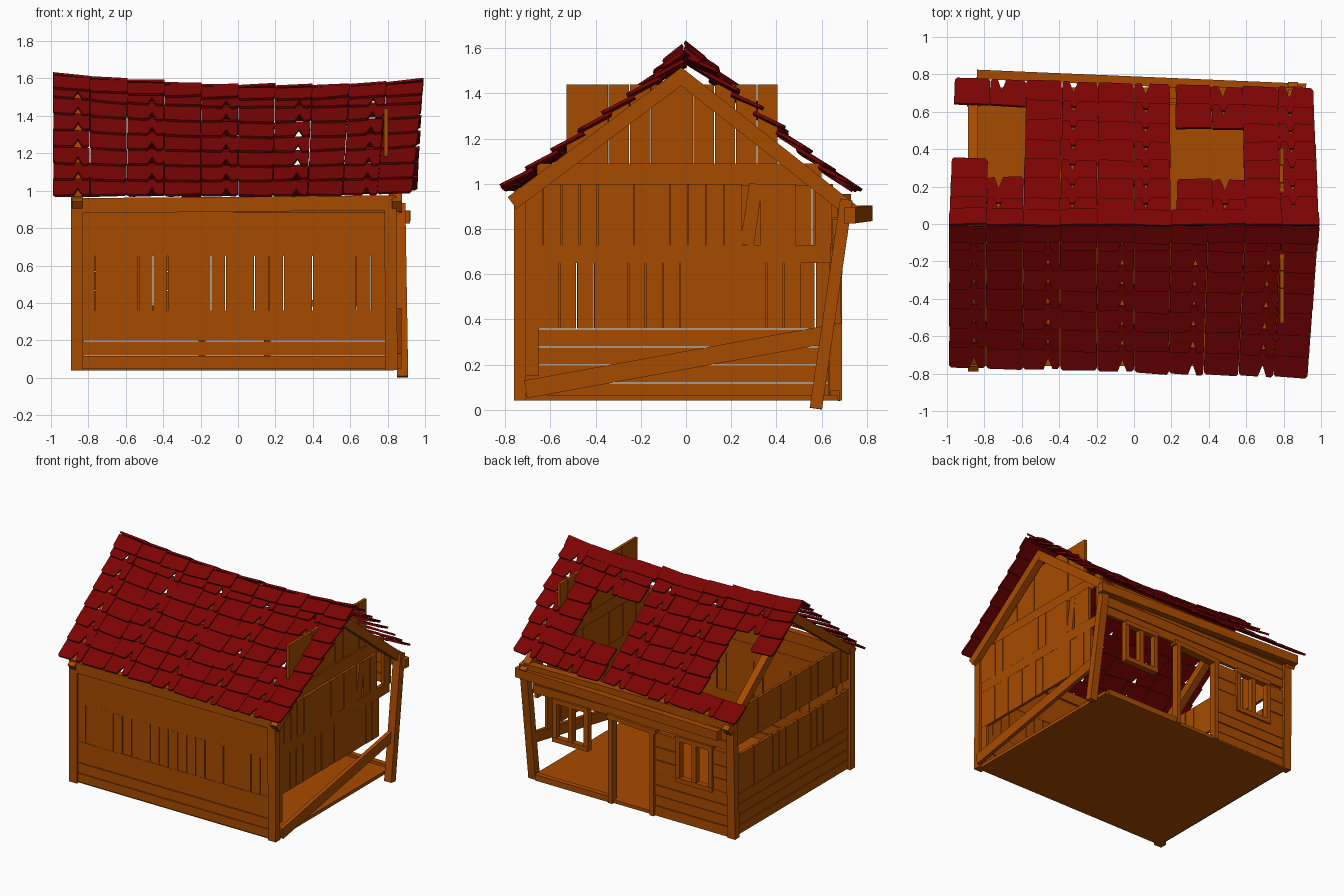
import bpy, bmesh, random
from mathutils import Vector, Matrix

if "Cube" in bpy.data.objects:
    bpy.data.objects.remove(bpy.data.objects["Cube"])

random.seed(4)


def material(name, color):
    m = bpy.data.materials.new(name)
    m.diffuse_color = color
    m.use_nodes = True
    m.node_tree.nodes["Principled BSDF"].inputs["Base Color"].default_value = m.diffuse_color
    return m


WOOD = material("wood", (0.39, 0.07, 0.0, 1))
RED = material("red_tile", (0.2, 0.001, 0.001, 1))


def finish(name, bm, mat=WOOD):
    bmesh.ops.recalc_face_normals(bm, faces=bm.faces)
    me = bpy.data.meshes.new(name)
    bm.to_mesh(me)
    bm.free()
    me.materials.append(mat)
    ob = bpy.data.objects.new(name, me)
    bpy.context.collection.objects.link(ob)
    return ob


def box(bm, x0, x1, y0, y1, z0, z1):
    m = Matrix.Translation(((x0 + x1) / 2, (y0 + y1) / 2, (z0 + z1) / 2))
    bmesh.ops.create_cube(bm, size=1, matrix=m @ Matrix.Diagonal((x1 - x0, y1 - y0, z1 - z0, 1)))


def beam(bm, p, q, w, h, up=(0, 0, 1)):
    # square timber from p to q; w sideways, h along "up"
    p, q = Vector(p), Vector(q)
    d = (q - p).normalized()
    side = d.cross(Vector(up)).normalized()
    u = side.cross(d)
    m = Matrix((side, u, d)).transposed().to_4x4()
    m.translation = (p + q) / 2
    bmesh.ops.create_cube(bm, size=1, matrix=m @ Matrix.Diagonal((w, h, (q - p).length, 1)))


def wall_box(bm, axis, face, thick, a0, a1, z0, z1):
    # board in a wall running along x or y
    j = random.uniform(-0.002, 0.002)
    lo, hi = face - thick / 2 + j, face + thick / 2 + j
    if axis == "x":
        box(bm, a0, a1, lo, hi, z0, z1)
    else:
        box(bm, lo, hi, a0, a1, z0, z1)


def upright_boards(bm, axis, face, a0, a1, z0, z1, step=0.095, gap=0.005, skip=()):
    n = round((a1 - a0) / step)
    s = (a1 - a0) / n
    for i in range(n):
        if i not in skip:
            g = gap if random.random() < 0.75 else 0
            wall_box(bm, axis, face, 0.022, a0 + i * s, a0 + (i + 1) * s - g, z0, z1)


def flat_boards(bm, axis, face, a0, a1, levels, gap=0.005):
    for z0, z1 in zip(levels, levels[1:]):
        wall_box(bm, axis, face, 0.025, a0, a1, z0, z1 - gap)


# floor
bm = bmesh.new()
box(bm, -0.86, 0.83, -0.74, 0.67, 0.04, 0.065)
finish("floor", bm)

# front wall
bm = bmesh.new()
flat_boards(bm, "x", -0.735, -0.84, 0.79, (0.05, 0.12, 0.2))
flat_boards(bm, "x", -0.735, -0.84, 0.79, (0.2, 0.28, 0.36), 0)
upright_boards(bm, "x", -0.735, -0.84, 0.79, 0.36, 0.65, 0.077)
flat_boards(bm, "x", -0.735, -0.84, 0.79, (0.65, 0.77, 0.886), 0)
beam(bm, (-0.88, -0.735, 0.92), (0.84, -0.735, 0.935), 0.05, 0.08)
finish("front_wall", bm)

# left wall, with an open slot below the upper boards
bm = bmesh.new()
flat_boards(bm, "y", -0.86, -0.71, 0.65, (0.05, 0.12, 0.2, 0.28, 0.36))
upright_boards(bm, "y", -0.86, -0.71, 0.65, 0.36, 0.65, 0.075)
upright_boards(bm, "y", -0.86, -0.71, 0.65, 0.73, 1.0, 0.09, 0.003)
finish("left_wall", bm)

# right wall, lower boards lost
bm = bmesh.new()
upright_boards(bm, "y", 0.82, -0.71, 0.51, 0.36, 0.65, 0.075)
wall_box(bm, "y", 0.82, 0.025, -0.71, 0.64, 0.65, 0.73)
upright_boards(bm, "y", 0.82, -0.71, 0.65, 0.73, 1.0, 0.08, 0.003, skip=(12, 15))
beam(bm, (0.82, 0.27, 0.73), (0.82, 0.31, 1.0), 0.022, 0.06, (0, 1, 0))
wall_box(bm, "y", 0.82, 0.022, -0.71, -0.65, 0.15, 0.36)
finish("right_wall", bm)

# right gable boarding, pokes through the roof
bm = bmesh.new()
wall_box(bm, "y", 0.80, 0.02, -0.66, 0.60, 0.99, 1.09)
upright_boards(bm, "y", 0.79, -0.53, 0.41, 1.09, 1.44, 0.094, 0.004)
finish("right_gable", bm)

# back wall: window on the left, open doorway, broken away on the right
bm = bmesh.new()
BY = 0.66
low = (0.05, 0.12, 0.2, 0.28, 0.376)
flat_boards(bm, "x", BY, -0.85, -0.2, low)
mid = (0.37, 0.47, 0.57, 0.68)
flat_boards(bm, "x", BY, -0.85, -0.67, mid)
flat_boards(bm, "x", BY, -0.42, -0.2, mid)
flat_boards(bm, "x", BY, -0.85, 0.82, (0.70, 0.77, 0.85, 0.93))
box(bm, 0.17, 0.8, BY - 0.02, BY + 0.02, 0.04, 0.085)
beam(bm, (-0.88, 0.70, 0.92), (0.86, 0.70, 0.90), 0.06, 0.07)
finish("back_wall", bm)


# windows
def window(name, x0, x1, z0, z1):
    bm = bmesh.new()
    w = 0.035
    for x in (x0, x1 - w, (x0 + x1 - w) / 2):
        box(bm, x, x + w, BY - 0.02, BY + 0.025, z0, z1)
    for z in (z0, z1 - w):
        box(bm, x0, x1, BY - 0.018, BY + 0.028, z, z + w)
    finish(name, bm)


window("left_window_frame", -0.70, -0.39, 0.35, 0.70)
window("right_window_frame", 0.35, 0.65, 0.38, 0.71)

# empty door frame
bm = bmesh.new()
for x in (-0.21, 0.14):
    box(bm, x, x + 0.035, BY - 0.025, BY + 0.03, 0.04, 0.69)
beam(bm, (-0.22, BY, 0.68), (0.19, BY, 0.70), 0.06, 0.035)
finish("door_frame", bm)

# corner posts, the back right one leaning
bm = bmesh.new()
Y = (0, 1, 0)
beam(bm, (-0.86, -0.735, 0.04), (-0.86, -0.735, 0.97), 0.065, 0.055, Y)
beam(bm, (0.82, -0.735, 0.04), (0.815, -0.735, 0.97), 0.065, 0.055, Y)
beam(bm, (-0.86, 0.655, 0.04), (-0.855, 0.67, 0.95), 0.065, 0.055, Y)
beam(bm, (0.88, 0.575, 0.005), (0.865, 0.71, 0.93), 0.06, 0.055, Y)
finish("corner_posts", bm)

# eave beam, fallen brace
bm = bmesh.new()
beam(bm, (-0.84, 0.80, 0.87), (0.92, 0.725, 0.86), 0.05, 0.07)
finish("back_eave_beam", bm)
bm = bmesh.new()
beam(bm, (0.86, -0.71, 0.09), (0.86, 0.61, 0.33), 0.03, 0.08)
finish("fallen_brace", bm)

# gable rafters
bm = bmesh.new()
for x in (-0.86, 0.85):
    beam(bm, (x, -0.77, 0.915), (x, 0.0, 1.49), 0.055, 0.065)
    beam(bm, (x, 0.74, 0.875), (x, -0.04, 1.49), 0.054, 0.065)
finish("gable_rafters", bm)


# sagging roof surface: s = -1 front, 1 back; t runs ridge to eave
def roof_point(s, x, t):
    ridge = 1.515 + 0.05 * x * x - 0.02 * x
    eave_z = 0.965 + 0.02 * max(0, x) ** 2
    if s < 0:
        eave_y, dx = -0.755 - 0.025 * x, -0.06 * t * max(0, x)
    else:
        eave_y, dx = 0.715 - 0.03 * x, -0.03 * t * x
        ridge += 0.015
    return Vector((x + dx, eave_y * t, ridge + (eave_z - ridge) * t))


def tile(bm, s, x0, x1, t0, t1, notch, lift):
    # thin slab, lower corners clipped; notch = place of a V cut in the lower edge
    nrm = Vector((0, s * 0.59, 0.81))
    c, h, w = 0.012, 0.015, x1 - x0
    outline = [(x0, t0), (x1, t0), (x1, t1 - h), (x1 - c, t1)]
    if notch:
        m = x0 + w * notch
        outline += [(m + 0.024, t1), (m, t1 - 0.075), (m - 0.024, t1)]
    outline += [(x0 + c, t1), (x0, t1 - h)]
    skew = random.uniform(-0.012, 0.012)
    tip = random.uniform(-0.006, 0.006)
    low, high = [], []
    for x, t in outline:
        f = (t - t0) / (t1 - t0)
        g = (x - x0) / w
        p = roof_point(s, x, t + skew * g) + nrm * (lift * f + tip * g * f)
        low.append(bm.verts.new(p))
        high.append(bm.verts.new(p + nrm * 0.014))
    bm.faces.new(low)
    bm.faces.new(high)
    n = len(low)
    for i in range(n):
        k = (i + 1) % n
        bm.faces.new((low[i], low[k], high[k], high[i]))


# tile rows; the back slope has holes and loose tiles
COLS, ROWS, W = 10, 7, 0.198
holes = {(0, 3), (0, 4), (0, 5), (1, 2), (1, 3), (1, 4), (1, 5)}
holes |= {(c, r) for c in (6, 7) for r in (2, 3, 4)}
for s, name in ((-1, "front_roof_tiles"), (1, "back_roof_tiles")):
    bm = bmesh.new()
    for c in range(COLS):
        x0 = -0.99 + c * W + (0.03 if s > 0 and c in (6, 7) else 0)
        for r in range(ROWS):
            if s > 0 and (c, r) in holes:
                continue
            a = x0 + random.uniform(0, 0.003)
            loose = random.uniform(0, 0.025) if s > 0 and c > 7 else 0
            notch = 0
            if c % 2 == (s > 0):
                notch = 0.68 if s < 0 else 0.32
            tile(bm, s, a, a + W - 0.003, r / ROWS, (r + 1.17) / ROWS, notch, 0.02 + loose)
    finish(name, bm, RED)

# ridge caps
bm = bmesh.new()
for c in range(COLS):
    x0 = -0.99 + c * W
    for s in (-1, 1):
        start = len(bm.verts)
        tile(bm, s, x0, x0 + W + 0.002, 0.0, 0.11, 0, 0.004)
        bm.verts.ensure_lookup_table()
        for v in bm.verts[start:]:
            v.co += Vector((0, -0.01, 0.024 + 0.008 * (v.co.x - x0) / W))
finish("ridge_caps", bm, RED)
